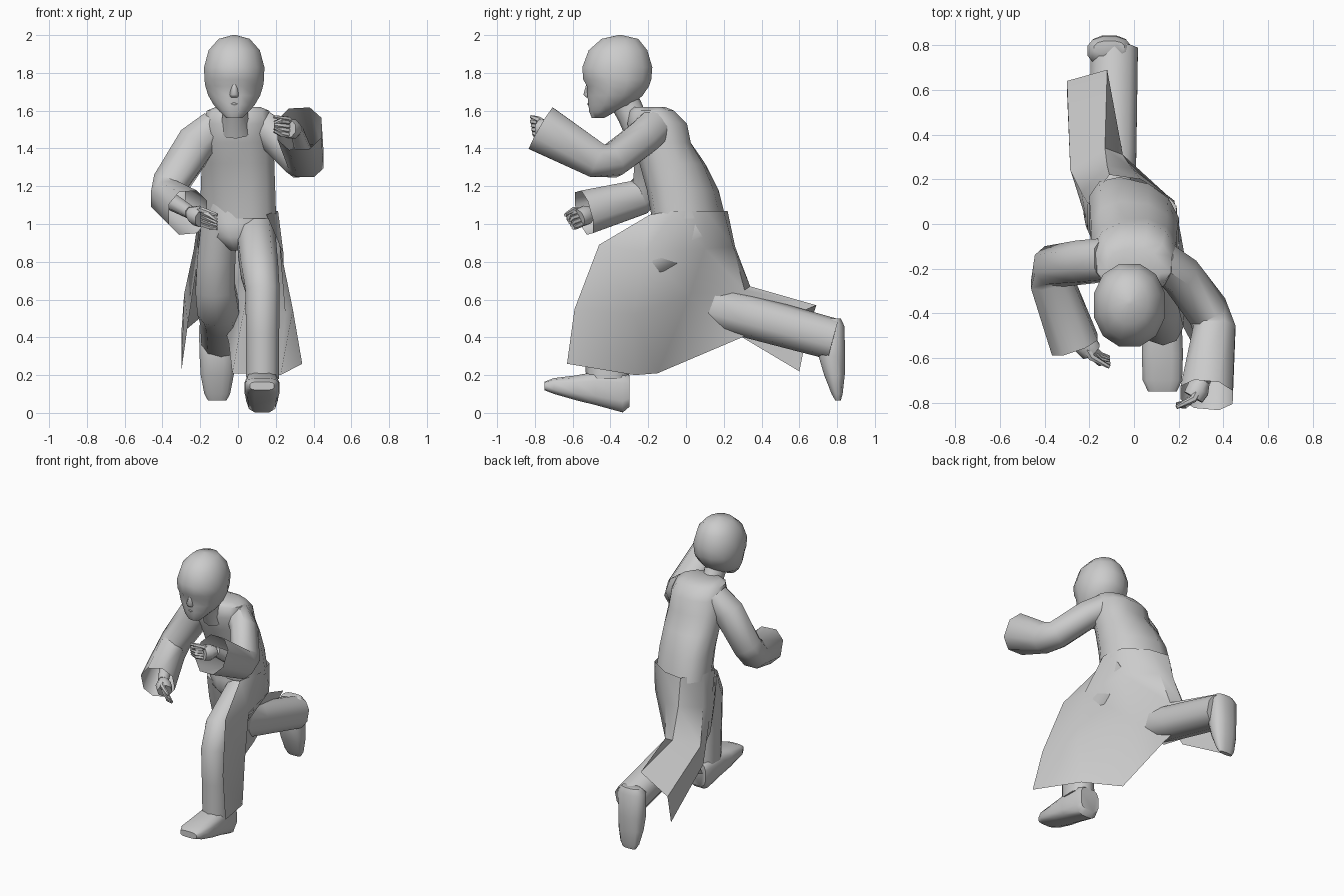
import bpy, bmesh, math
from mathutils import Vector as V


def finish(name, bm):
    bmesh.ops.recalc_face_normals(bm, faces=bm.faces)
    me = bpy.data.meshes.new(name)
    bm.to_mesh(me)
    bm.free()
    ob = bpy.data.objects.new(name, me)
    bpy.context.collection.objects.link(ob)
    bpy.ops.object.select_all(action='DESELECT')
    ob.select_set(True)
    bpy.context.view_layer.objects.active = ob
    bpy.ops.object.shade_smooth_by_angle(angle=math.radians(50))
    return ob


def loft(name, rings, n=10, p=1.0, start=True, end=True):
    """Skin rings given as (centre, u half-axis, v half-axis)."""
    bm = bmesh.new()
    rows = []
    for c, u, v in rings:
        row = []
        for i in range(n):
            a = 2 * math.pi * (i + 0.5) / n
            ca, sa = math.cos(a), math.sin(a)
            ca = math.copysign(abs(ca) ** p, ca)
            sa = math.copysign(abs(sa) ** p, sa)
            row.append(bm.verts.new(V(c) + V(u) * ca + V(v) * sa))
        rows.append(row)
    for a, b in zip(rows, rows[1:]):
        for i in range(n):
            j = (i + 1) % n
            bm.faces.new((a[i], a[j], b[j], b[i]))
    if start:
        bm.faces.new(rows[0][::-1])
    if end:
        bm.faces.new(rows[-1])
    return finish(name, bm)


def stack(name, cx, rows, **k):
    """Horizontal rings: (z, front y, back y, half width, optional twist)."""
    return loft(name, [((cx, (r[1] + r[2]) / 2, r[0]),
                        (r[3], -r[4] if len(r) > 4 else 0, 0),
                        (0, (r[2] - r[1]) / 2, 0)) for r in rows], **k)


def tube(name, pts, **k):
    """Tube along a path of (centre, side radius, other radius)."""
    rings = []
    for i, (c, a, b) in enumerate(pts):
        t = (V(pts[min(i + 1, len(pts) - 1)][0]) - V(pts[max(i - 1, 0)][0])).normalized()
        u = V((1, 0, 0))
        u = (u - t * u.dot(t)).normalized()
        rings.append((c, u * a, t.cross(u) * b))
    return loft(name, rings, **k)


# Head with jaw, brow, nose and lips
stack("head", -0.02, [
    (2.0, -.36, -.34, .01), (1.98, -.45, -.25, .085), (1.92, -.52, -.20, .14),
    (1.83, -.555, -.172, .165), (1.765, -.55, -.178, .163), (1.73, -.53, -.19, .158),
    (1.68, -.527, -.225, .142), (1.63, -.52, -.28, .112), (1.595, -.515, -.37, .08),
    (1.562, -.50, -.43, .045)], n=12, p=0.95)
stack("nose", -0.02, [(1.74, -.53, -.49, .015), (1.685, -.545, -.49, .026),
                      (1.67, -.53, -.49, .022)], n=8)
stack("lips", -0.02, [(1.648, -.515, -.48, .04), (1.636, -.523, -.48, .036),
                      (1.622, -.515, -.48, .04)], n=6)
tube("neck", [((-.015, -.34, 1.68), .075, .08), ((-.015, -.29, 1.58), .07, .075),
              ((-.01, -.24, 1.5), .09, .09)], n=10)

# Coat body leaning forward, waist twisted a little
stack("coat_body", 0.0, [
    (1.03, -.17, .20, .208, .05), (1.18, -.20, .165, .203, .04), (1.32, -.245, .10, .198, .02),
    (1.43, -.285, .03, .195), (1.53, -.315, .01, .188), (1.6, -.30, -.06, .17),
    (1.62, -.28, -.11, .12)], n=12, p=0.85, start=False)

# Split coat skirt: columns from waist to hem, running from the +x front edge
# around the back to the -x front edge
cols = [
    [(.15, -.19, 1.05), (.22, -.46, .89), (.29, -.59, .55), (.34, -.63, .26)],
    [(.212, -.06, 1.07), (.24, -.22, .85), (.25, -.28, .52), (.225, -.27, .2)],
    [(.18, .105, 1.07), (.18, .10, .87), (.045, .02, .62), (-.03, -.15, .21)],
    [(.03, .20, 1.07), (-.01, .25, .88), (-.05, .31, .65), (-.05, .25, .38)],
    [(-.11, .22, 1.07), (-.12, .26, .88), (-.13, .34, .67), (-.12, .69, .57)],
    [(-.205, .09, 1.07), (-.235, .14, .86), (-.285, .24, .63), (-.30, .64, .42)],
    [(-.205, -.04, 1.06), (-.215, .02, .8), (-.265, .18, .47), (-.30, .6, .22)]]
bm = bmesh.new()
g = [[bm.verts.new(p) for p in c] for c in cols]
for a, b in zip(g, g[1:]):
    for i in range(3):
        bm.faces.new((a[i], a[i + 1], b[i + 1], b[i]))
finish("coat_skirt", bm)

# Trousers: hips, forward leg, trailing leg
stack("hips", 0.0, [(1.12, -.16, .15, .18), (1.0, -.17, .17, .19), (.93, -.18, .17, .15),
                    (.86, -.13, .12, .05)], n=12, p=0.9)
tube("front_leg", [((.095, .05, .99), .10, .15), ((.10, -.13, .88), .105, .14),
                   ((.115, -.36, .75), .102, .13), ((.13, -.42, .65), .094, .125),
                   ((.13, -.42, .42), .092, .115), ((.13, -.415, .18), .09, .115)],
     n=10, p=0.85)
tube("trailing_leg", [((-.10, .0, 1.0), .10, .15), ((-.115, .04, .82), .105, .135),
                      ((-.12, .08, .66), .11, .115), ((-.105, .15, .56), .115, .12),
                      ((-.095, .32, .515), .11, .115), ((-.088, .78, .39), .11, .11)],
     n=10, p=0.85)

# Shoes
loft("front_shoe", [((.127, y, (lo + hi) / 2), (w, 0, 0), (0, 0, (hi - lo) / 2))
                    for y, lo, hi, w in [
    (-.30, .03, .2, .075), (-.335, .0, .22, .085), (-.48, .04, .22, .09),
    (-.58, .065, .2, .094), (-.70, .1, .185, .09), (-.75, .12, .165, .065)]], n=12, p=0.6)
stack("trailing_shoe", -0.11, [
    (.5, .75, .82, .07), (.46, .71, .84, .1), (.3, .70, .845, .096), (.2, .73, .842, .09),
    (.1, .77, .83, .07), (.065, .79, .82, .05)], n=12, p=0.8)

# Wide sleeves, open at the cuff
tube("left_sleeve", [((.12, -.16, 1.52), .08, .10), ((.21, -.23, 1.455), .09, .10),
                     ((.33, -.39, 1.335), .095, .095), ((.36, -.47, 1.335), .10, .10),
                     ((.325, -.765, 1.505), .125, .135)], n=8, p=0.85, end=False)
tube("right_sleeve", [((-.12, -.16, 1.52), .09, .10), ((-.22, -.17, 1.43), .11, .10),
                      ((-.36, -.19, 1.21), .10, .095), ((-.37, -.25, 1.14), .10, .10),
                      ((-.265, -.54, 1.06), .115, .125)], n=8, p=0.85, end=False)


# Hands: forearm, palm and curled fingers
def hand(name, elbow, wrist, palm, tip, spread):
    elbow, wrist, palm, tip, spread = map(V, (elbow, wrist, palm, tip, spread))
    tube(name + "_forearm", [(elbow, .05, .05), (wrist, .035, .035)], n=8)
    tube(name + "_palm", [(wrist, .035, .035), ((wrist + palm) / 2, .055, .055),
                          (palm, .05, .05)], n=8)
    for k in range(4):
        o = spread * (k - 1.5)
        mid = (palm + tip) / 2 + o + V((0, -.015, 0))
        tube(f"{name}_finger_{k + 1}", [(palm + o, .016, .016), (mid, .015, .015),
                                       (tip + o * .7, .009, .009)], n=6)
    tube(name + "_thumb", [(wrist, .02, .02), (palm + spread * 2.2, .017, .017),
                           (tip + spread * 2.4, .009, .009)], n=6)


hand("left_hand", (.36, -.48, 1.34), (.31, -.70, 1.5), (.265, -.775, 1.505),
     (.19, -.81, 1.515), (0, -.004, .022))
hand("right_hand", (-.37, -.27, 1.13), (-.25, -.5, 1.06), (-.19, -.57, 1.03),
     (-.11, -.61, 1.0), (0, -.012, .02))
